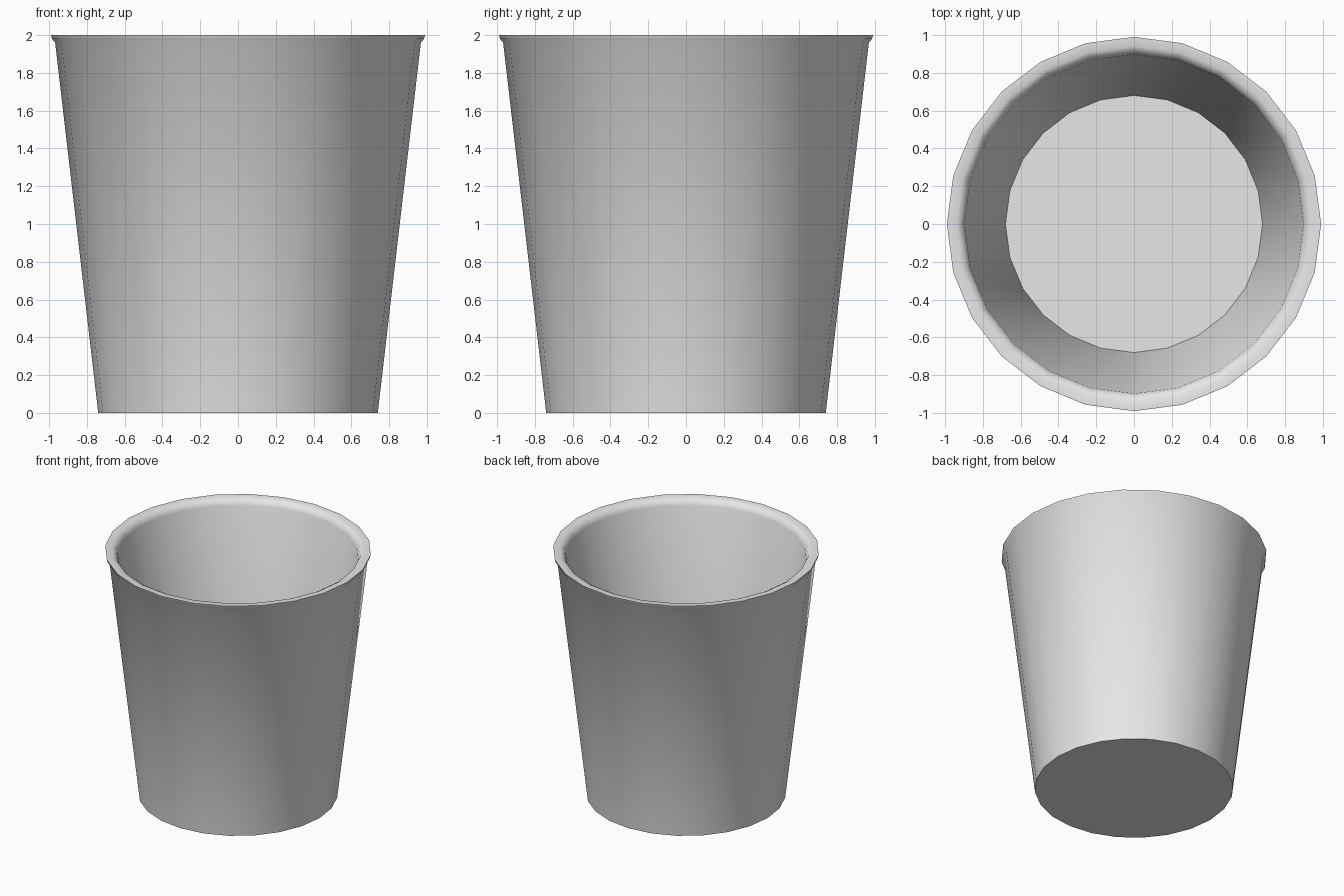
import bpy, bmesh, math

if "Cube" in bpy.data.objects:
    bpy.data.objects.remove(bpy.data.objects["Cube"], do_unlink=True)

SIDES = 24

# Single light grey material
grey = bpy.data.materials.new("light_grey")
grey.use_nodes = True
colour = (0.8, 0.8, 0.8, 1)
grey.diffuse_color = colour
grey.node_tree.nodes["Principled BSDF"].inputs["Base Color"].default_value = colour

# Cup profile (radius, height): outer foot, tapered wall, flared lip, inner wall, floor
profile = [(0.74, 0), (0.968, 1.96), (0.985, 1.98), (0.99, 2.0),
           (0.94, 2.0), (0.912, 1.985), (0.897, 1.95), (0.68, 0.06)]

bm = bmesh.new()
rings = []
for radius, height in profile:
    ring = []
    for i in range(SIDES):
        a = math.tau * i / SIDES
        ring.append(bm.verts.new((radius * math.cos(a), radius * math.sin(a), height)))
    rings.append(ring)

# Walls between neighbouring rings
for low, high in zip(rings, rings[1:]):
    for i in range(SIDES):
        j = (i + 1) % SIDES
        bm.faces.new((low[i], low[j], high[j], high[i]))

# Underside and inner floor
bm.faces.new(rings[0][::-1])
bm.faces.new(rings[-1])
bmesh.ops.recalc_face_normals(bm, faces=bm.faces)

mesh = bpy.data.meshes.new("cup")
bm.to_mesh(mesh)
bm.free()
mesh.materials.append(grey)
cup = bpy.data.objects.new("cup", mesh)
bpy.context.collection.objects.link(cup)

# Smooth walls, crisp foot and floor edges
bpy.ops.object.select_all(action="DESELECT")
cup.select_set(True)
bpy.context.view_layer.objects.active = cup
bpy.ops.object.shade_smooth_by_angle(angle=math.radians(50))
